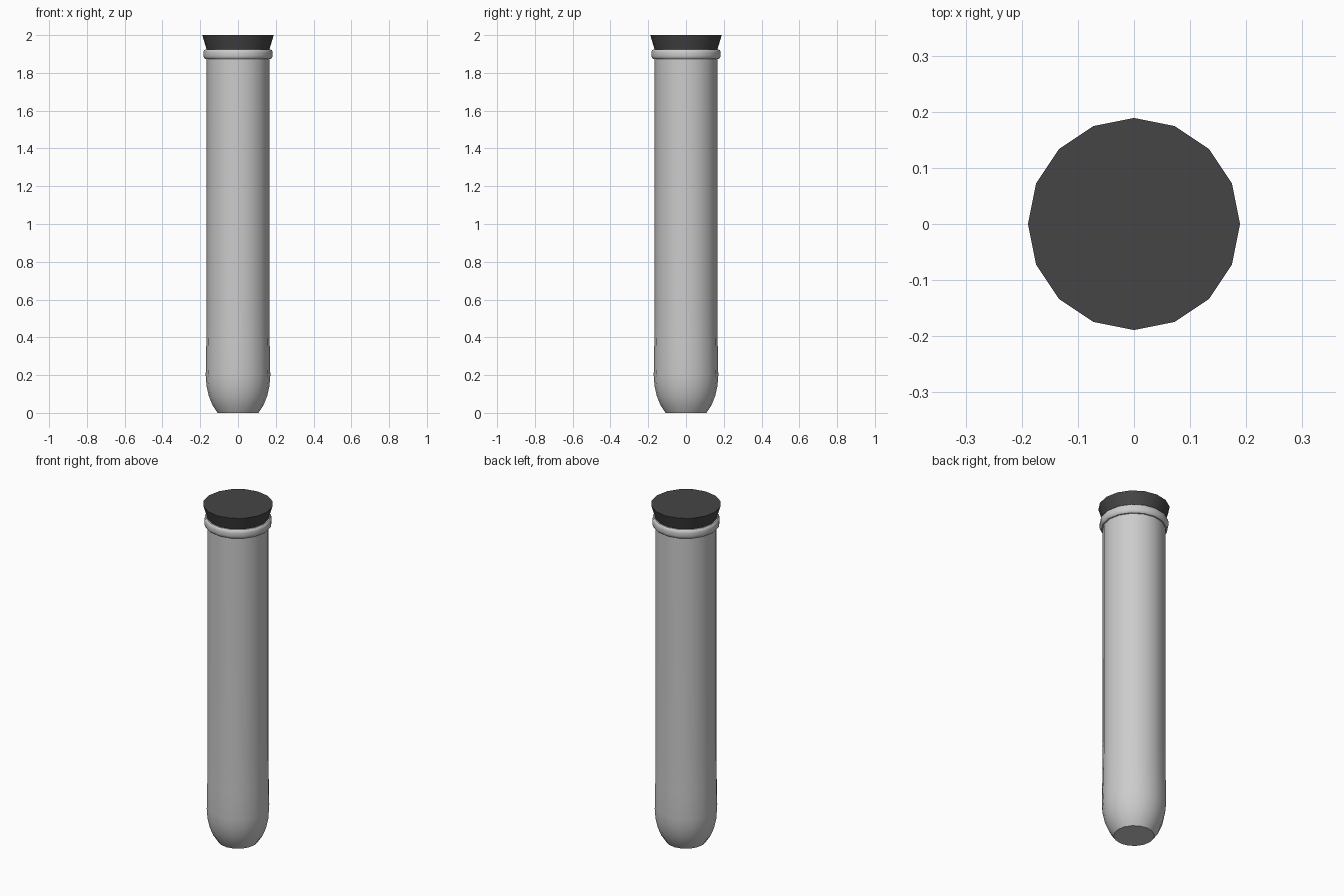
import bpy, bmesh, math

if "Cube" in bpy.data.objects:
    bpy.data.objects.remove(bpy.data.objects["Cube"])


def lathe(name, profile, sides=16, cap_bottom=False, cap_top=False, closed=False):
    """Spin a (radius, z) profile about the z axis."""
    bm = bmesh.new()
    rings = []
    for r, z in profile:
        rings.append([bm.verts.new((r * math.cos(2 * math.pi * i / sides),
                                    r * math.sin(2 * math.pi * i / sides), z))
                      for i in range(sides)])
    pairs = list(zip(rings, rings[1:]))
    if closed:
        pairs.append((rings[-1], rings[0]))
    for low, high in pairs:
        for i in range(sides):
            j = (i + 1) % sides
            bm.faces.new((low[i], low[j], high[j], high[i]))
    if cap_bottom:
        bm.faces.new(rings[0][::-1])
    if cap_top:
        bm.faces.new(rings[-1])
    bmesh.ops.recalc_face_normals(bm, faces=bm.faces[:])
    mesh = bpy.data.meshes.new(name)
    bm.to_mesh(mesh)
    bm.free()
    obj = bpy.data.objects.new(name, mesh)
    bpy.context.collection.objects.link(obj)
    bpy.ops.object.select_all(action='DESELECT')
    obj.select_set(True)
    bpy.context.view_layer.objects.active = obj
    bpy.ops.object.shade_smooth_by_angle(angle=math.radians(35))
    return obj


# Tube body, with a slight bulge above the flat-tipped rounded bottom
lathe("tube_body", [(0.108, 0), (0.135, 0.04), (0.155, 0.09), (0.167, 0.145),
                    (0.171, 0.2), (0.168, 0.36), (0.166, 0.55), (0.166, 1.9)],
      cap_bottom=True)

# Rounded lip around the mouth
lathe("tube_lip", [(0.155, 1.873), (0.173, 1.873), (0.180, 1.879), (0.183, 1.889),
                   (0.183, 1.909), (0.180, 1.919), (0.173, 1.925), (0.155, 1.925)],
      closed=True)

# Tapered stopper
stopper = lathe("stopper", [(0.153, 1.88), (0.189, 2.0)], cap_bottom=True, cap_top=True)
rubber = bpy.data.materials.new("dark_rubber")
rubber.diffuse_color = (0.06, 0.06, 0.06, 1)
rubber.use_nodes = True
rubber.node_tree.nodes["Principled BSDF"].inputs["Base Color"].default_value = rubber.diffuse_color
stopper.data.materials.append(rubber)
